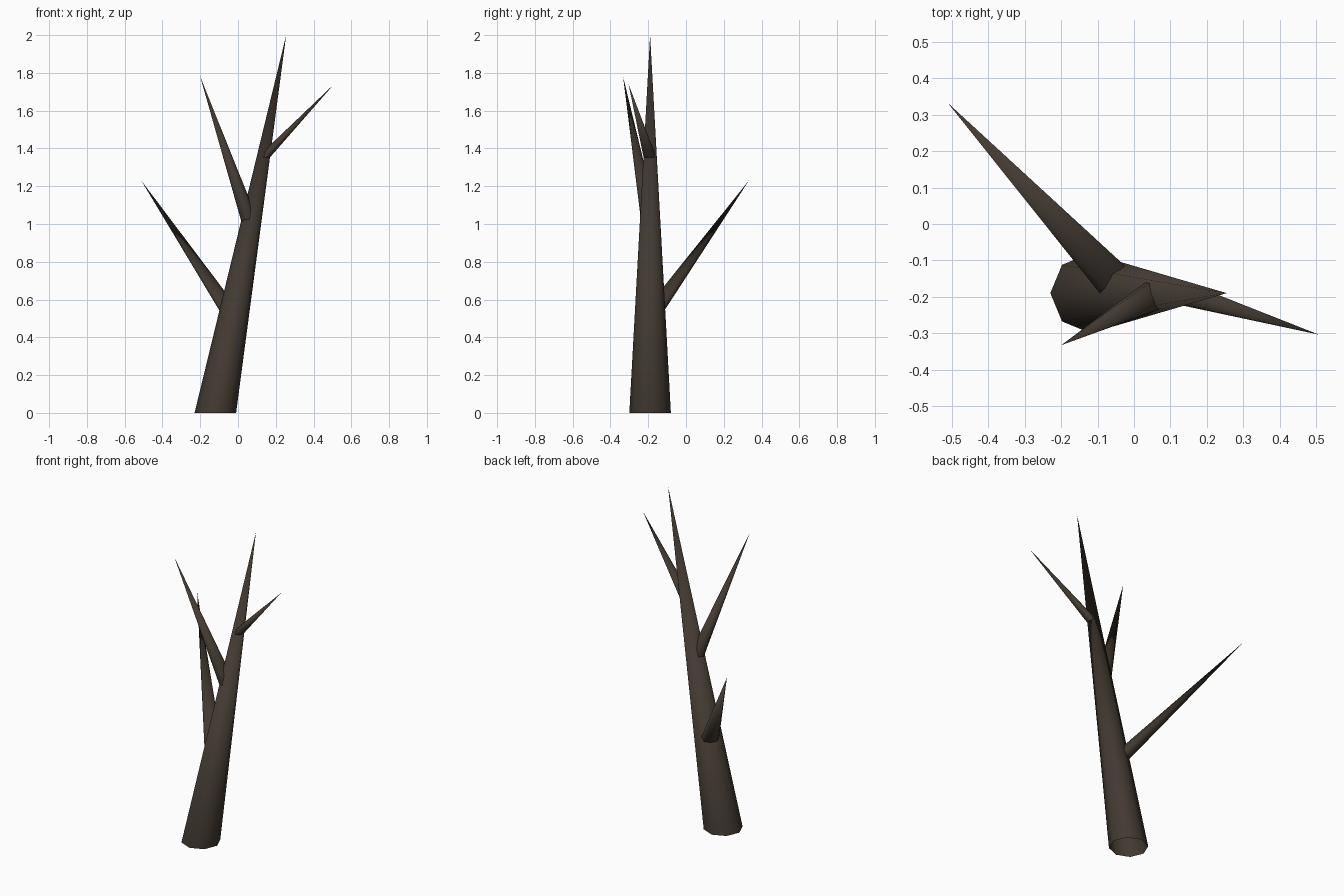
import bpy, bmesh, math
from mathutils import Vector

if "Cube" in bpy.data.objects:
    bpy.data.objects.remove(bpy.data.objects["Cube"])

SIDES = 8

bark = bpy.data.materials.new("dark_bark")
bark.diffuse_color = (0.055, 0.042, 0.031, 1)
bark.use_nodes = True
bark.node_tree.nodes["Principled BSDF"].inputs["Base Color"].default_value = bark.diffuse_color


def spike(name, base, radius, tip):
    """Open-based leaning cone with a level octagonal base ring."""
    bm = bmesh.new()
    base = Vector(base)
    ring = []
    for i in range(SIDES):
        a = 2 * math.pi * i / SIDES
        ring.append(bm.verts.new(base + radius * Vector((math.cos(a), math.sin(a), 0))))
    apex = bm.verts.new(tip)
    for i in range(SIDES):
        f = bm.faces.new((ring[i], ring[(i + 1) % SIDES], apex))
        f.smooth = True
    mesh = bpy.data.meshes.new(name)
    bm.to_mesh(mesh)
    bm.free()
    mesh.materials.append(bark)
    obj = bpy.data.objects.new(name, mesh)
    bpy.context.collection.objects.link(obj)
    return obj


# Leaning trunk
FOOT, TOP = Vector((-0.12, -0.19, 0)), Vector((0.255, -0.19, 2.0))
spike("trunk", FOOT, 0.11, TOP)

# Branches start on the trunk axis: height, base radius, tip
branches = {
    "lower_branch": (0.51, 0.055, (-0.512, 0.333, 1.23)),
    "middle_branch": (1.0, 0.046, (-0.20, -0.333, 1.78)),
    "upper_branch": (1.35, 0.034, (0.508, -0.304, 1.74)),
}
for name, (z, radius, tip) in branches.items():
    spike(name, FOOT.lerp(TOP, z / 2.0), radius, tip)
